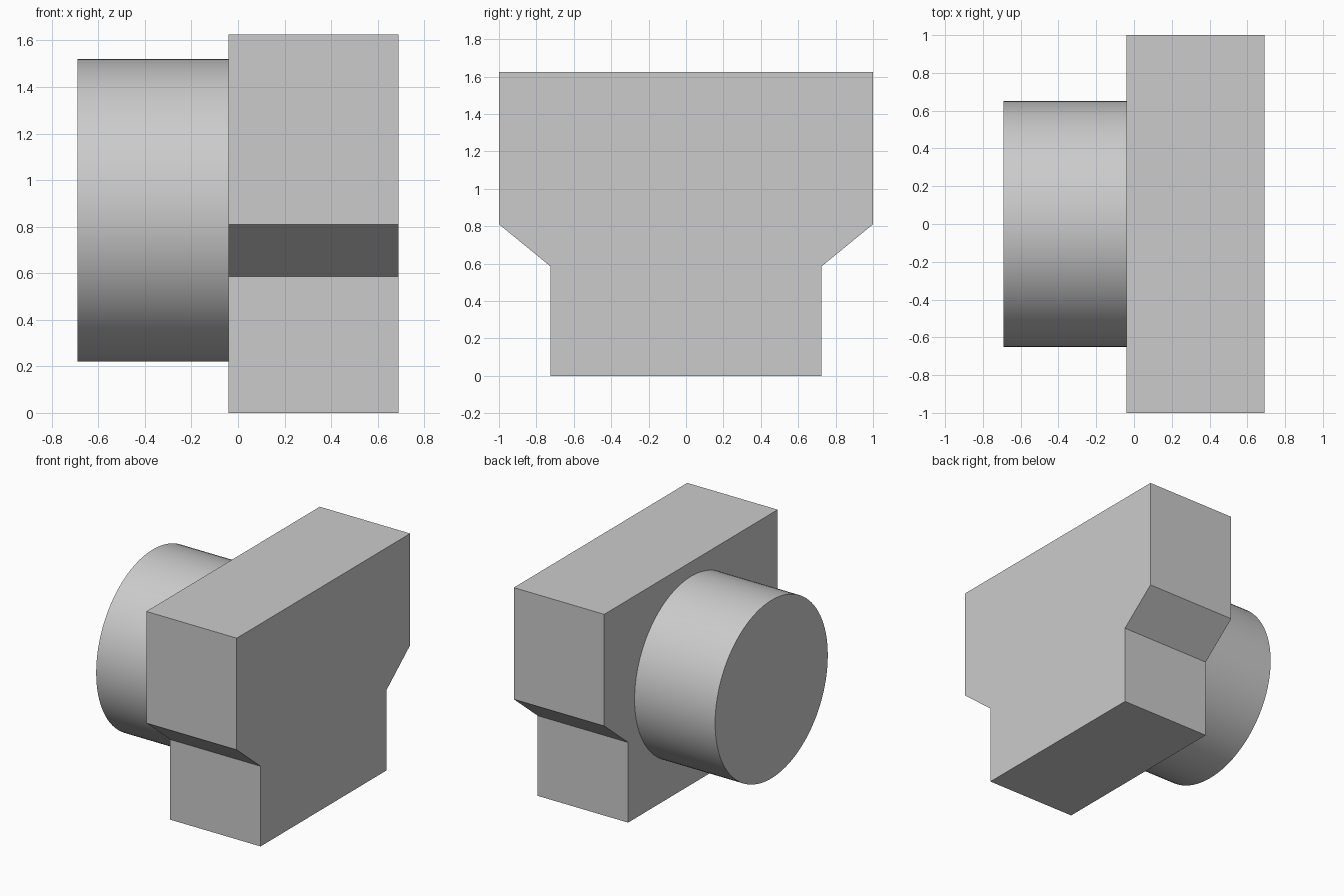
import bpy, bmesh, math
from mathutils import Matrix

cube = bpy.data.objects.get("Cube")
if cube:
    bpy.data.objects.remove(cube, do_unlink=True)

# Single plain grey
grey = bpy.data.materials.new("plain_grey")
grey.use_nodes = True
GREY = (0.6, 0.6, 0.6, 1)
grey.diffuse_color = GREY
grey.node_tree.nodes["Principled BSDF"].inputs["Base Color"].default_value = GREY

LEFT, MID, RIGHT = -0.69, -0.04, 0.69


def add_object(name, bm):
    bmesh.ops.recalc_face_normals(bm, faces=bm.faces)
    mesh = bpy.data.meshes.new(name)
    bm.to_mesh(mesh)
    bm.free()
    mesh.materials.append(grey)
    obj = bpy.data.objects.new(name, mesh)
    bpy.context.collection.objects.link(obj)
    return obj


# Stepped block: half profile in y and z, mirrored, then extruded along x
half = [(0.725, 0), (0.725, 0.585), (1, 0.81), (1, 1.625)]
profile = half + [(-y, z) for y, z in reversed(half)]
bm = bmesh.new()
face = bm.faces.new([bm.verts.new((MID, y, z)) for y, z in profile])
extruded = bmesh.ops.extrude_face_region(bm, geom=[face], use_keep_orig=True)
verts = [g for g in extruded["geom"] if isinstance(g, bmesh.types.BMVert)]
bmesh.ops.translate(bm, verts=verts, vec=(RIGHT - MID, 0, 0))
add_object("stepped_block", bm)

# Round boss on the block's side
bm = bmesh.new()
place = Matrix.Translation(((LEFT + MID) / 2, 0, 0.87)) @ Matrix.Rotation(math.pi / 2, 4, 'Y')
bmesh.ops.create_cone(bm, cap_ends=True, segments=96, radius1=0.65, radius2=0.65,
                      depth=MID - LEFT, matrix=place)
boss = add_object("round_boss", bm)
bpy.ops.object.select_all(action='DESELECT')
boss.select_set(True)
bpy.context.view_layer.objects.active = boss
bpy.ops.object.shade_smooth_by_angle(angle=math.radians(30))
